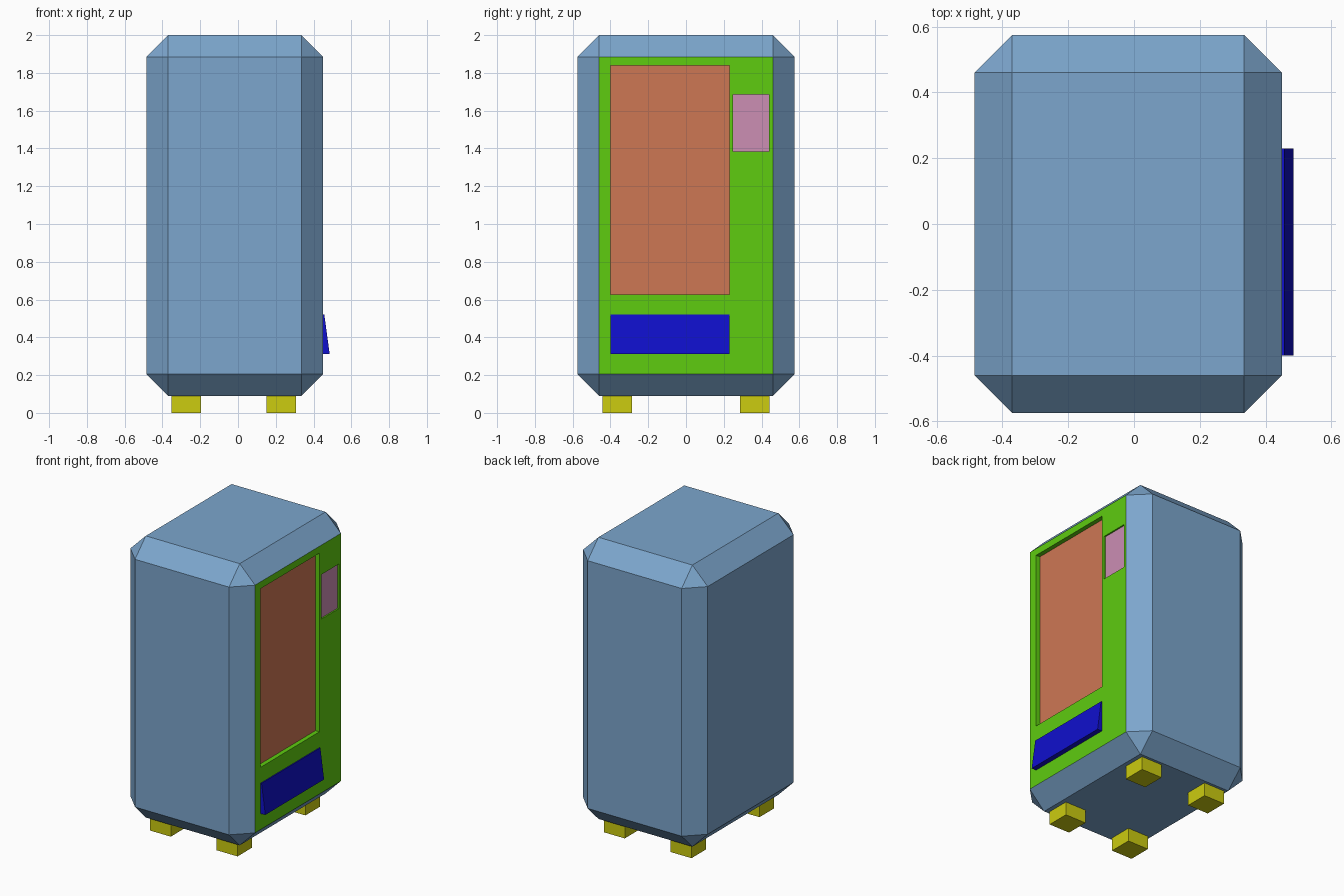
import bpy
import bmesh
from mathutils import Vector

cube = bpy.data.objects.get("Cube")
if cube:
    bpy.data.objects.remove(cube, do_unlink=True)


def material(name, *srgb):
    linear = [(c / 255 / 12.92) if c < 11 else ((c / 255 + 0.055) / 1.055) ** 2.4 for c in srgb]
    mat = bpy.data.materials.new(name)
    mat.use_nodes = True
    mat.diffuse_color = (*linear, 1)
    mat.node_tree.nodes["Principled BSDF"].inputs["Base Color"].default_value = (*linear, 1)
    return mat


BLUE = material("casing blue", 124, 166, 205)
GREEN = material("panel green", 94, 204, 16)
ORANGE = material("window orange", 206, 119, 84)
PINK = material("keypad pink", 204, 142, 180)
NAVY = material("flap deep blue", 16, 16, 204)
YELLOW = material("foot yellow", 204, 204, 16)


def box(name, low, high, mats, bevel=0.0, edit=None):
    """Box between two corners, optionally chamfered and edited as a bmesh."""
    low, high = Vector(low), Vector(high)
    bm = bmesh.new()
    bmesh.ops.create_cube(bm, size=1)
    for v in bm.verts:
        v.co = (low + high) / 2 + v.co * (high - low)
    if bevel:
        bmesh.ops.bevel(bm, geom=bm.edges[:], offset=bevel, segments=1,
                        profile=0.5, affect='EDGES')
    if edit:
        edit(bm)
    mesh = bpy.data.meshes.new(name)
    bm.to_mesh(mesh)
    bm.free()
    for mat in mats:
        mesh.materials.append(mat)
    obj = bpy.data.objects.new(name, mesh)
    bpy.context.collection.objects.link(obj)
    return obj


SIDE = 0.45  # x of the service side


# Chamfered casing with a coloured service panel
def colour_panel(bm):
    bm.normal_update()
    for f in bm.faces:
        f.material_index = int(f.normal.x > 0.99)


casing = box("casing", (-0.485, -0.575, 0.09), (SIDE, 0.575, 2), [BLUE, GREEN],
             bevel=0.115, edit=colour_panel)


# Recessed window and keypad: cut a pocket, then lay a thin plate at its bottom
def all_green(bm):
    for f in bm.faces:
        f.material_index = 1


PLATE = 0.005
for name, y0, y1, z0, z1, depth, mat in (
        ("display_window", -0.4, 0.23, 0.627, 1.838, 0.03, ORANGE),
        ("keypad", 0.25, 0.44, 1.383, 1.685, 0.01, PINK)):
    floor = SIDE - depth - PLATE
    cutter = box(name + "_cutter", (floor, y0, z0), (SIDE + 0.1, y1, z1),
                 [BLUE, GREEN], edit=all_green)
    cutter.hide_render = True
    mod = casing.modifiers.new(name + "_pocket", 'BOOLEAN')
    mod.operation = 'DIFFERENCE'
    mod.solver = 'EXACT'
    mod.object = cutter
    bpy.context.view_layer.objects.active = casing
    bpy.ops.object.modifier_apply(modifier=mod.name)
    bpy.data.objects.remove(cutter, do_unlink=True)
    box(name, (floor, y0, z0), (floor + PLATE, y1, z1), [mat])


# Delivery flap, a wedge that leans out towards the bottom
def lean(bm):
    top = max(v.co.z for v in bm.verts)
    for v in bm.verts:
        if v.co.x > SIDE and v.co.z > top - 0.01:
            v.co.x = SIDE + 0.007


box("delivery_flap", (SIDE - 0.01, -0.4, 0.313), (SIDE + 0.035, 0.23, 0.52), [NAVY], edit=lean)

# Four feet
for x, side in ((-0.273, "right"), (0.228, "left")):
    for y, end in ((-0.364, "front"), (0.364, "back")):
        box(f"foot_{end}_{side}", (x - 0.078, y - 0.078, 0), (x + 0.078, y + 0.078, 0.09), [YELLOW])
